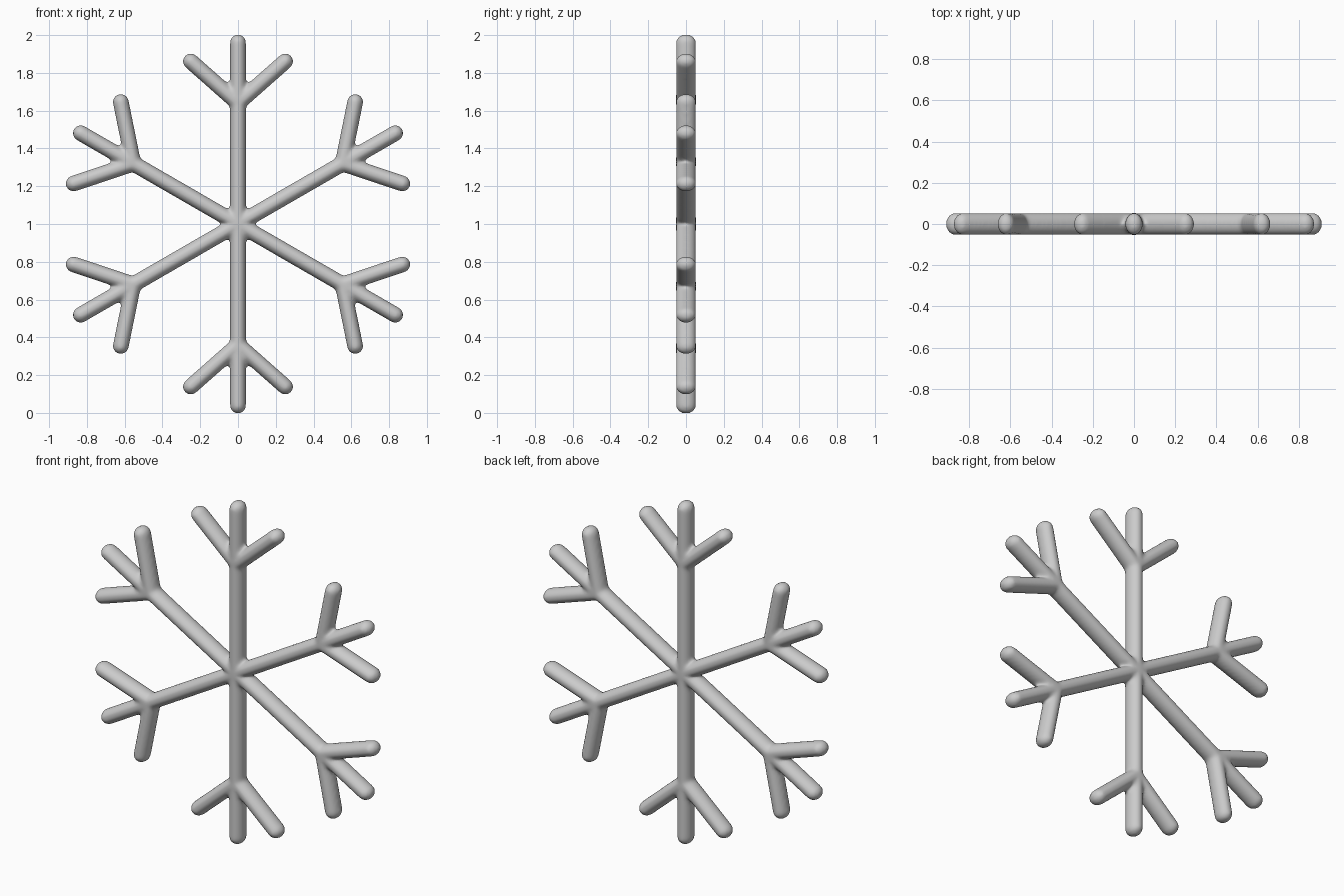
import bpy, bmesh, math
from mathutils import Matrix, Vector

if "Cube" in bpy.data.objects:
    bpy.data.objects.remove(bpy.data.objects["Cube"])

RADIUS = 0.0425      # half width of a bar
DEPTH = 1.26         # bars are a little deeper in y than they are wide
CENTRE = Matrix.Translation((0, 0, 1))


def add_bar(bm, start, end, turn):
    """Round-ended bar between two (x, z) points, turned about the hub."""
    a, b = Vector((start[0], 0, start[1])), Vector((end[0], 0, end[1]))
    d = b - a
    verts = bmesh.ops.create_uvsphere(bm, u_segments=32, v_segments=17,
                                      radius=RADIUS)["verts"]
    for v in verts:
        if v.co.z > 0:
            v.co.z += d.length
        v.co.y *= DEPTH
    aim = Matrix.Rotation(math.atan2(d.x, d.z), 4, 'Y')
    bmesh.ops.transform(bm, verts=verts,
                        matrix=CENTRE @ turn @ Matrix.Translation(a) @ aim)


# Six arms, each with a stem and two side branches
bm = bmesh.new()
for i in range(6):
    turn = Matrix.Rotation(math.radians(60 * i), 4, 'Y')
    add_bar(bm, (0, 0), (0, 0.962), turn)
    for side in (-1, 1):
        add_bar(bm, (0, 0.64), (side * 0.25, 0.861), turn)

mesh = bpy.data.meshes.new("snowflake")
bm.to_mesh(mesh)
bm.free()
flake = bpy.data.objects.new("snowflake", mesh)
bpy.context.collection.objects.link(flake)

# Fuse the bars into one skin and soften the joints
remesh = flake.modifiers.new("fuse", 'REMESH')
remesh.mode = 'VOXEL'
remesh.voxel_size = 0.01
remesh.use_smooth_shade = True
soften = flake.modifiers.new("soften", 'SMOOTH')
soften.factor = 0.5
soften.iterations = 10
mesh.polygons.foreach_set("use_smooth", [True] * len(mesh.polygons))
